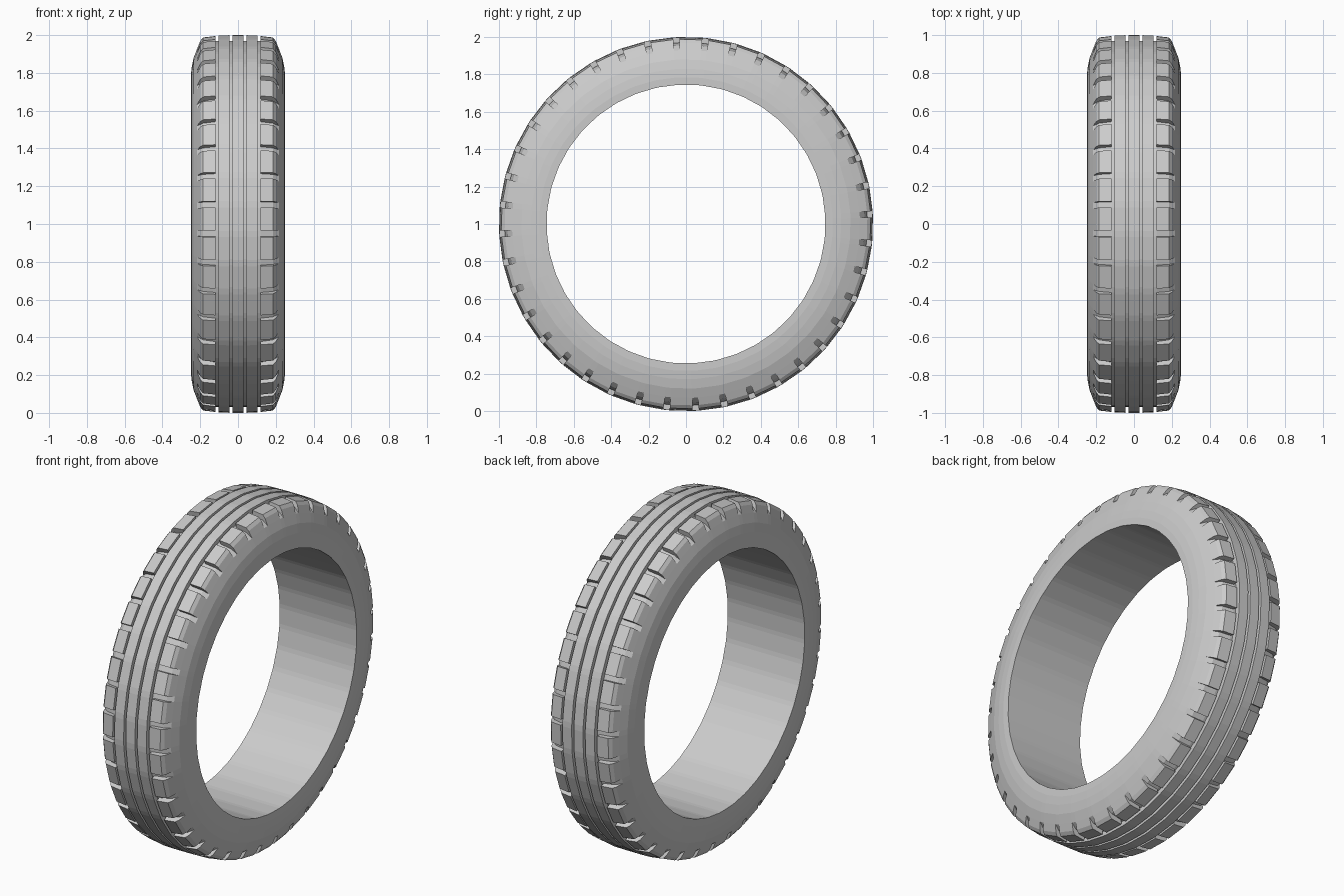
import bpy, bmesh
from math import cos, sin, radians

if "Cube" in bpy.data.objects:
    bpy.data.objects.remove(bpy.data.objects["Cube"])

LUGS = 40            # shoulder notches per side
PITCH = 360 / LUGS
PHASE = 3.0          # centre angle of the first notch
HALF_NOTCH = 0.95    # half notch width in degrees

# half cross-section as (x, radius): ribs and grooves, then lug, then sidewall and bore
tread = [(0, 1.0), (0.030, 1.0), (0.030, 0.97), (0.044, 0.97), (0.044, 1.0),
         (0.104, 0.999), (0.104, 0.97), (0.118, 0.97)]
lug = [(0.118, 0.996), (0.185, 0.988), (0.200, 0.970)]
notch = [(0.185, 0.955)]
sidewall = [(0.216, 0.930), (0.235, 0.880), (0.245, 0.830), (0.25, 0.785),
            (0.25, 0.745), (0, 0.745)]

bm = bmesh.new()


def ring_point(p, deg):
    a = radians(deg)
    return bm.verts.new((p[0], p[1] * cos(a), 1 + p[1] * sin(a)))


def strip(profile, a0, a1):
    for p, q in zip(profile, profile[1:]):
        bm.faces.new([ring_point(p, a0), ring_point(p, a1),
                      ring_point(q, a1), ring_point(q, a0)])


# alternate notched and solid slices around the axle, with walls between them
for i in range(LUGS):
    c = PHASE + i * PITCH
    a0, a1, a2 = c - HALF_NOTCH, c + HALF_NOTCH, c + PITCH - HALF_NOTCH
    strip(tread + notch + sidewall, a0, a1)
    strip(tread + lug + sidewall, a1, a2)
    for a in (a0, a1):
        bm.faces.new([ring_point(p, a) for p in tread[-1:] + lug + sidewall[:1] + notch])

bmesh.ops.remove_doubles(bm, verts=bm.verts, dist=1e-5)
bmesh.ops.recalc_face_normals(bm, faces=bm.faces)

mesh = bpy.data.meshes.new("tire")
bm.to_mesh(mesh)
# the half section is open at x = 0, so make sure its normals face outwards
top = max(mesh.polygons, key=lambda p: p.center.z)
if top.normal.z < 0:
    mesh.flip_normals()
bm.free()

tire = bpy.data.objects.new("tire", mesh)
bpy.context.collection.objects.link(tire)
mirror = tire.modifiers.new("both_sides", 'MIRROR')
mirror.use_axis = (True, False, False)
mirror.use_clip = True
